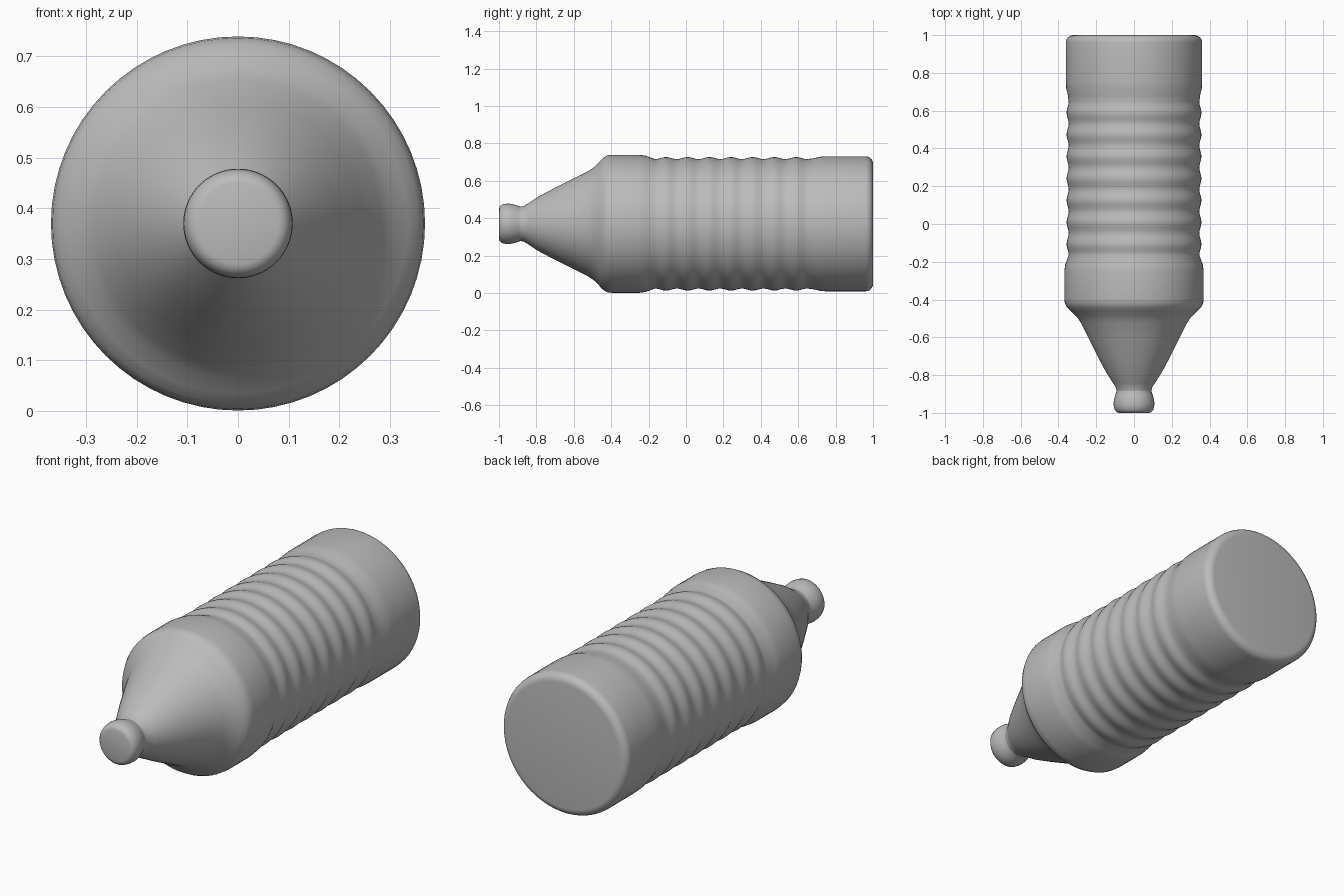
import bpy, bmesh, math
from mathutils import Vector

if "Cube" in bpy.data.objects:
    bpy.data.objects.remove(bpy.data.objects["Cube"], do_unlink=True)

AXIS_Z = 0.37
SEGMENTS = 64

grey = bpy.data.materials.new("plain grey")
grey.use_nodes = True
grey.diffuse_color = (0.5, 0.5, 0.5, 1)
grey.node_tree.nodes["Principled BSDF"].inputs["Base Color"].default_value = (0.5, 0.5, 0.5, 1)


def lathe(name, profile):
    """Revolve (y, radius) points around the lengthwise axis."""
    bm = bmesh.new()
    verts = [bm.verts.new((0, y, AXIS_Z + r)) for y, r in profile]
    edges = [bm.edges.new(pair) for pair in zip(verts, verts[1:])]
    bmesh.ops.spin(bm, geom=verts + edges, cent=(0, 0, AXIS_Z), axis=(0, 1, 0),
                   angle=math.tau, steps=SEGMENTS)
    bmesh.ops.remove_doubles(bm, verts=bm.verts, dist=0.0005)
    bmesh.ops.recalc_face_normals(bm, faces=bm.faces)
    mesh = bpy.data.meshes.new(name)
    bm.to_mesh(mesh)
    bm.free()
    mesh.materials.append(grey)
    obj = bpy.data.objects.new(name, mesh)
    bpy.context.collection.objects.link(obj)
    bpy.ops.object.select_all(action='DESELECT')
    obj.select_set(True)
    bpy.context.view_layer.objects.active = obj
    bpy.ops.object.shade_smooth_by_angle(angle=math.radians(50))
    return obj


# Conical shoulder, from the neck to the full width
shoulder = [(-0.885, 0), (-0.885, 0.092), (-0.865, 0.096), (-0.84, 0.112), (-0.79, 0.145),
            (-0.70, 0.193), (-0.60, 0.243), (-0.52, 0.283), (-0.49, 0.304),
            (-0.46, 0.335), (-0.44, 0.355), (-0.42, 0.366), (-0.395, 0.369),
            (-0.25, 0.369), (-0.215, 0.364)]

# Wavy grip rings: eight shallow grooves
FIRST, PITCH, GROOVES = -0.165, 0.116, 8
steps = (GROOVES - 1) * 8
rings = [(FIRST + PITCH * i / 8, 0.3515 - 0.0055 * math.cos(math.tau * i / 8))
         for i in range(steps + 1)]

# Plain base with a rounded rim
R = 0.04
base = [(0.68, 0.350), (0.72, 0.359), (0.75, 0.361), (0.85, 0.361)]
base += [(1 - R + R * math.sin(a), 0.361 - R + R * math.cos(a))
         for a in (math.radians(15 * k) for k in range(7))]
base += [(1.0, 0)]

lathe("bottle_body", shoulder + rings + base)

# Rounded mouth knob
lathe("mouth_knob", [(-1.0, 0), (-1.0, 0.08), (-0.996, 0.092), (-0.985, 0.102),
                     (-0.965, 0.107), (-0.945, 0.108), (-0.925, 0.105),
                     (-0.905, 0.099), (-0.885, 0.092), (-0.87, 0.091), (-0.87, 0)])
